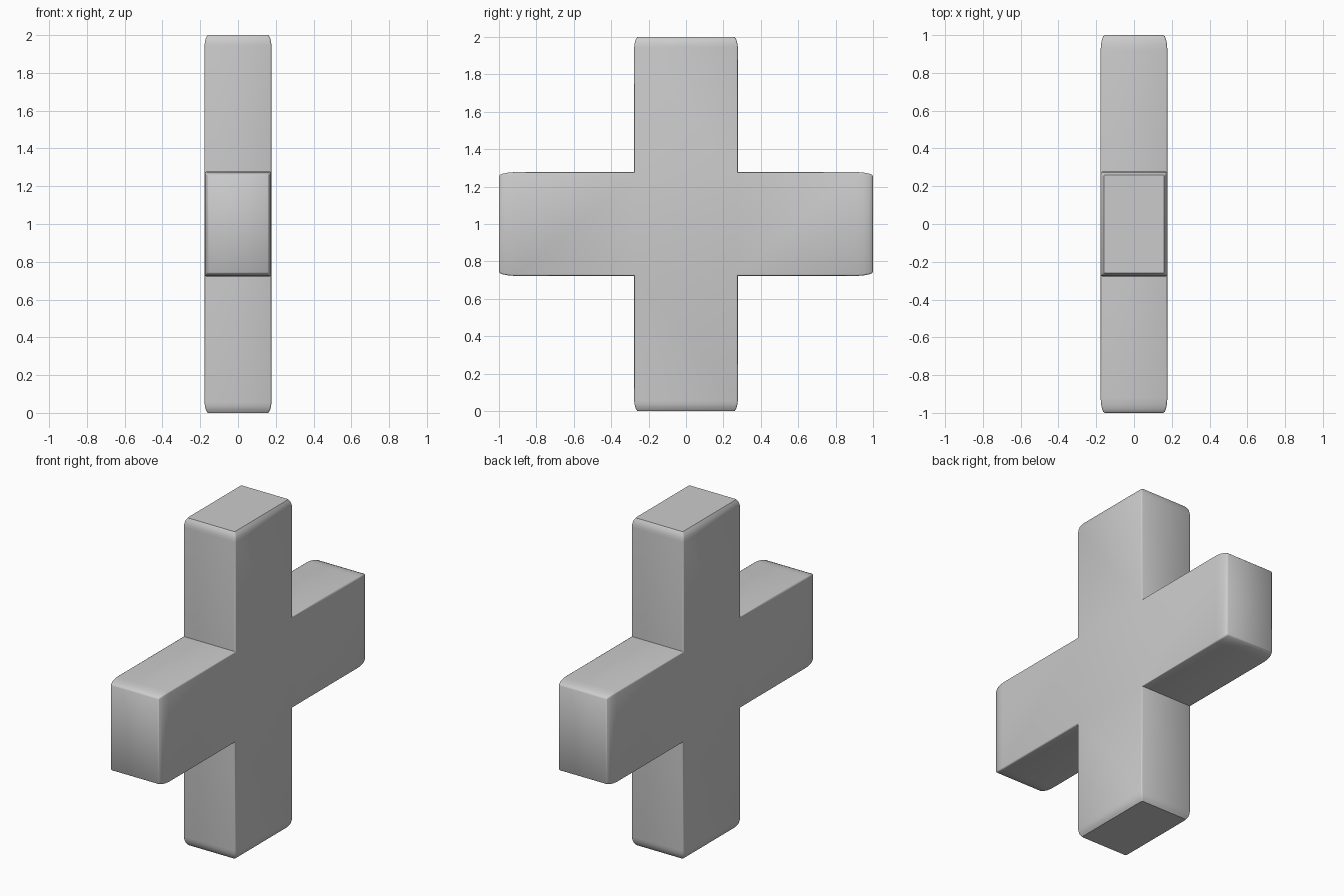
import bpy, bmesh, math
from mathutils import Vector

if "Cube" in bpy.data.objects:
    bpy.data.objects.remove(bpy.data.objects["Cube"])

HALF_THICK, HALF_WIDTH = 0.177, 0.277
# Distance along the arm from the centre, and inward taper at that distance
UPRIGHT_END = [(0.945, 0.0), (0.965, 0.002), (0.985, 0.007), (1.0, 0.017)]
CROSSBAR_END = [(0.92, 0.0), (0.955, 0.003), (0.98, 0.008), (0.994, 0.014), (1.0, 0.021)]

bm = bmesh.new()

# Central block
bmesh.ops.create_cube(bm, size=1)
for v in bm.verts:
    v.co = Vector((v.co.x * 2 * HALF_THICK, v.co.y * 2 * HALF_WIDTH, v.co.z * 2 * HALF_WIDTH))


def grow_arm(axis, sign, rings):
    """Extrude one side of the block into an arm with a softened end."""
    bm.normal_update()
    face = next(f for f in bm.faces if f.normal[axis] * sign > 0.9)
    halves = [HALF_THICK, HALF_WIDTH, HALF_WIDTH]
    for dist, taper in rings:
        face = bmesh.ops.extrude_discrete_faces(bm, faces=[face])["faces"][0]
        for v in face.verts:
            for i in range(3):
                v.co[i] = sign * dist if i == axis else math.copysign(halves[i] - taper, v.co[i])


# Four arms
for s in (1, -1):
    grow_arm(1, s, CROSSBAR_END)
    grow_arm(2, s, UPRIGHT_END)

# Soften the long outer edges, leaving the inner corners crisp
bm.normal_update()
edges = [e for e in bm.edges if e.calc_face_angle_signed(0) > math.radians(70)]
bmesh.ops.bevel(bm, geom=edges, offset=0.008, segments=2, profile=0.5, affect='EDGES')

bmesh.ops.translate(bm, verts=bm.verts, vec=(0, 0, 1))
bmesh.ops.recalc_face_normals(bm, faces=bm.faces)
mesh = bpy.data.meshes.new("cross")
bm.to_mesh(mesh)
bm.free()
cross = bpy.data.objects.new("cross", mesh)
bpy.context.collection.objects.link(cross)
bpy.context.view_layer.objects.active = cross
cross.select_set(True)
bpy.ops.object.shade_smooth_by_angle(angle=math.radians(48))
